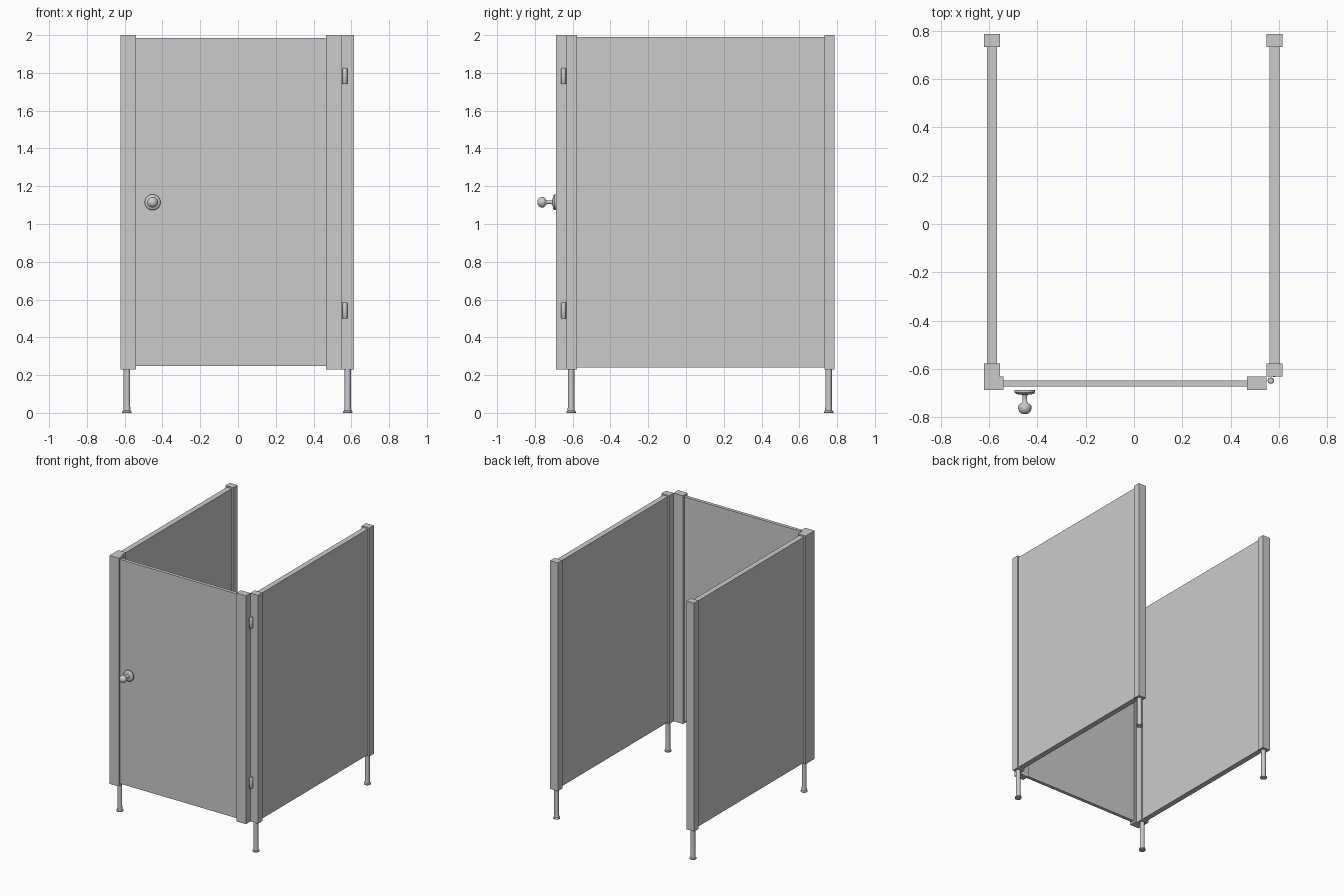
import bpy, bmesh
from math import radians, cos, sin, pi
from mathutils import Matrix

if "Cube" in bpy.data.objects:
    bpy.data.objects.remove(bpy.data.objects["Cube"])


def finish(name, bm, smooth=False):
    bmesh.ops.recalc_face_normals(bm, faces=bm.faces)
    me = bpy.data.meshes.new(name)
    bm.to_mesh(me)
    bm.free()
    ob = bpy.data.objects.new(name, me)
    bpy.context.collection.objects.link(ob)
    if smooth:
        bpy.ops.object.select_all(action='DESELECT')
        ob.select_set(True)
        bpy.context.view_layer.objects.active = ob
        bpy.ops.object.shade_smooth_by_angle(angle=radians(35))
    return ob


def prism(name, outline, z0, z1):
    """Extrude a floor-plan outline from z0 to z1."""
    bm = bmesh.new()
    face = bm.faces.new([bm.verts.new((x, y, z0)) for x, y in outline])
    ext = bmesh.ops.extrude_face_region(bm, geom=[face])
    verts = [v for v in ext['geom'] if isinstance(v, bmesh.types.BMVert)]
    bmesh.ops.translate(bm, verts=verts, vec=(0, 0, z1 - z0))
    return finish(name, bm)


def box(name, x0, x1, y0, y1, z0, z1):
    return prism(name, [(x0, y0), (x1, y0), (x1, y1), (x0, y1)], z0, z1)


def lathe(name, profile, matrix, seg=32):
    """Spin (radius, height) points around local z, with closed ends."""
    bm = bmesh.new()
    rings = [[bm.verts.new((r * cos(2 * pi * i / seg), r * sin(2 * pi * i / seg), h))
              for i in range(seg)] for r, h in profile]
    for a, b in zip(rings, rings[1:]):
        for i in range(seg):
            j = (i + 1) % seg
            bm.faces.new((a[i], a[j], b[j], b[i]))
    bm.faces.new(rings[0])
    bm.faces.new(rings[-1])
    bm.transform(matrix)
    return finish(name, bm, True)


Z0, Z1 = 0.23, 2.0
FRONT, BACK = -0.578, 0.733

# Side walls with their back posts
for side, x in (("left", -0.588), ("right", 0.581)):
    box(side + "_wall_panel", x - 0.021, x + 0.021, FRONT, BACK, 0.24, 1.99)
    box(side + "_back_post", x - 0.033, x + 0.033, BACK, 0.787, Z0, Z1)

# Front posts: the left one is L-shaped to form the door stop
prism("left_front_post", [(-0.621, -0.688), (-0.541, -0.688), (-0.541, -0.632),
                          (-0.555, -0.632), (-0.555, FRONT), (-0.621, FRONT)], Z0, Z1)
box("right_front_post", 0.548, 0.614, -0.632, FRONT, Z0, Z1)

# Door
box("door_panel", -0.541, 0.467, -0.673, -0.647, 0.247, 1.986)
box("door_hinge_stile", 0.467, 0.549, -0.688, -0.632, Z0, Z1)

# Hinges
for name, z in (("lower_hinge", 0.5), ("upper_hinge", 1.74)):
    lathe(name, [(0.011, 0), (0.013, 0.003), (0.013, 0.082), (0.011, 0.085)],
          Matrix.Translation((0.566, -0.648, z)), 24)

# Legs with flared feet
leg = [(0.025, 0), (0.025, 0.006), (0.019, 0.012), (0.017, 0.04), (0.017, Z0)]
for side, x in (("left", -0.588), ("right", 0.581)):
    for end, y in (("front", -0.608), ("back", 0.755)):
        lathe(f"{side}_{end}_leg", leg, Matrix.Translation((x, y, 0)))

# Door knob with rose plate, axis pointing forward
knob = [(0.042, 0), (0.042, 0.009), (0.038, 0.014), (0.030, 0.017), (0.014, 0.018),
        (0.010, 0.024), (0.010, 0.047), (0.014, 0.054), (0.022, 0.058), (0.027, 0.064),
        (0.028, 0.073), (0.026, 0.083), (0.022, 0.090), (0.015, 0.096), (0.006, 0.099)]
lathe("door_knob", knob, Matrix.Translation((-0.452, -0.688, 1.115))
      @ Matrix.Rotation(radians(90), 4, 'X'), 40)
